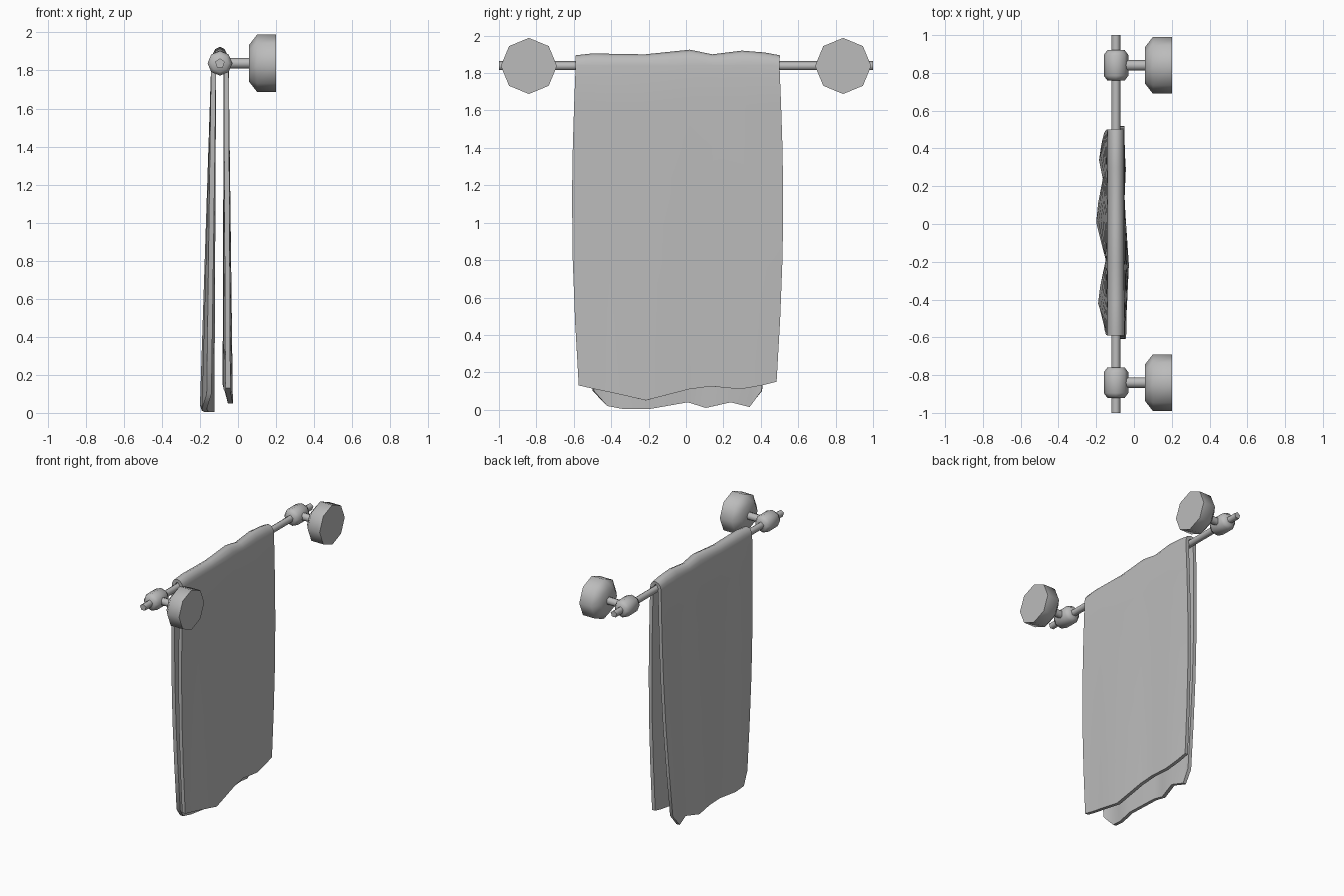
import bpy, bmesh, math
from mathutils import Vector

cube = bpy.data.objects.get("Cube")
if cube:
    bpy.data.objects.remove(cube, do_unlink=True)

grey = bpy.data.materials.new("plain grey")
grey.use_nodes = True
colour = (0.5, 0.5, 0.5, 1)
grey.diffuse_color = colour
grey.node_tree.nodes["Principled BSDF"].inputs["Base Color"].default_value = colour

BAR_X, BAR_Z = -0.095, 1.838
MOUNT_Y = 0.84


def finish(name, bm, angle):
    """Turn a bmesh into a smooth shaded object."""
    bmesh.ops.recalc_face_normals(bm, faces=bm.faces)
    mesh = bpy.data.meshes.new(name)
    bm.to_mesh(mesh)
    bm.free()
    mesh.materials.append(grey)
    obj = bpy.data.objects.new(name, mesh)
    bpy.context.collection.objects.link(obj)
    bpy.ops.object.select_all(action='DESELECT')
    obj.select_set(True)
    bpy.context.view_layer.objects.active = obj
    bpy.ops.object.shade_smooth_by_angle(angle=math.radians(angle))
    return obj


def lathe(name, profile, axis, centre, sides):
    """Revolve (radius, position) pairs about the x or y axis, with flat caps."""
    bm = bmesh.new()
    rings = []
    for radius, along in profile:
        ring = []
        for i in range(sides):
            a = math.tau * i / sides
            side, up = radius * math.sin(a), radius * math.cos(a)
            offset = (along, side, up) if axis == "x" else (side, along, up)
            ring.append(bm.verts.new(Vector(centre) + Vector(offset)))
        rings.append(ring)
    for low, high in zip(rings, rings[1:]):
        for i in range(sides):
            j = (i + 1) % sides
            bm.faces.new((low[i], low[j], high[j], high[i]))
    bm.faces.new(rings[0])
    bm.faces.new(rings[-1])
    return finish(name, bm, 75)


# Rail
lathe("rail", [(0.026, -1), (0.026, 1)], "y", (BAR_X, 0, BAR_Z), 5)

# Wall mounts: collar, stem and wall plate at each end
for label, y in (("front", -MOUNT_Y), ("back", MOUNT_Y)):
    lathe(label + "_collar",
          [(0.046, -0.08), (0.065, -0.055), (0.065, 0.055), (0.046, 0.08)],
          "y", (BAR_X, y, BAR_Z), 8)
    lathe(label + "_stem", [(0.028, BAR_X + 0.03), (0.028, 0.07)],
          "x", (0, y, BAR_Z), 8)
    lathe(label + "_wall_plate", [(0.095, 0.057), (0.15, 0.1), (0.15, 0.2)],
          "x", (0, y, BAR_Z), 8)

# Towel columns: y, top z, room hem z, room hem x, wall hem z, wall hem x
THICK = 0.026
COLUMNS = [
    (-0.59, 1.895, 0.10, -0.165, 0.13, -0.04),
    (-0.5, 1.905, 0.02, -0.19, 0.11, -0.04),
    (-0.4, 1.903, 0.005, -0.18, 0.09, -0.035),
    (-0.22, 1.9, 0.005, -0.15, 0.05, -0.027),
    (0.02, 1.925, 0.04, -0.2, 0.11, -0.043),
    (0.14, 1.9, 0.01, -0.19, 0.125, -0.05),
    (0.3, 1.92, 0.04, -0.165, 0.11, -0.043),
    (0.42, 1.91, 0.015, -0.185, 0.13, -0.05),
    (0.5, 1.895, 0.1, -0.175, 0.15, -0.055),
]
MIDDLE = -0.045
FOLD = 0.033
DROPS = (0.12, 0.25, 0.4, 0.6, 0.8, 1)


def hang(y, hem_z, hem_x, side, taper):
    """Points from the fold down to the hem on one side of the rail."""
    start = BAR_X + side * FOLD
    end = hem_x - side * THICK / 2
    points = []
    for t in DROPS:
        width = 1 - taper * t + 0.05 * math.sin(math.pi * t)
        points.append((start + (end - start) * t,
                       MIDDLE + (y - MIDDLE) * width,
                       BAR_Z + (hem_z - BAR_Z) * t))
    return points


bm = bmesh.new()
strips = []
for y, top, room_z, room_x, wall_z, wall_x in COLUMNS:
    path = hang(y, room_z, room_x, -1, 0.174)[::-1]
    rise = top - THICK / 2 - BAR_Z
    for i in range(7):
        a = math.pi * (1 - i / 6)
        path.append((BAR_X + FOLD * math.cos(a), y, BAR_Z + rise * math.sin(a)))
    path += hang(y, wall_z, wall_x, 1, 0.03)
    strips.append([bm.verts.new(p) for p in path])
for a, b in zip(strips, strips[1:]):
    for i in range(len(a) - 1):
        bm.faces.new((a[i], a[i + 1], b[i + 1], b[i]))
towel = finish("towel", bm, 60)
solid = towel.modifiers.new("cloth thickness", 'SOLIDIFY')
solid.thickness = THICK
solid.offset = 0
bpy.ops.object.modifier_apply(modifier=solid.name)
bpy.ops.object.shade_smooth_by_angle(angle=math.radians(60))
